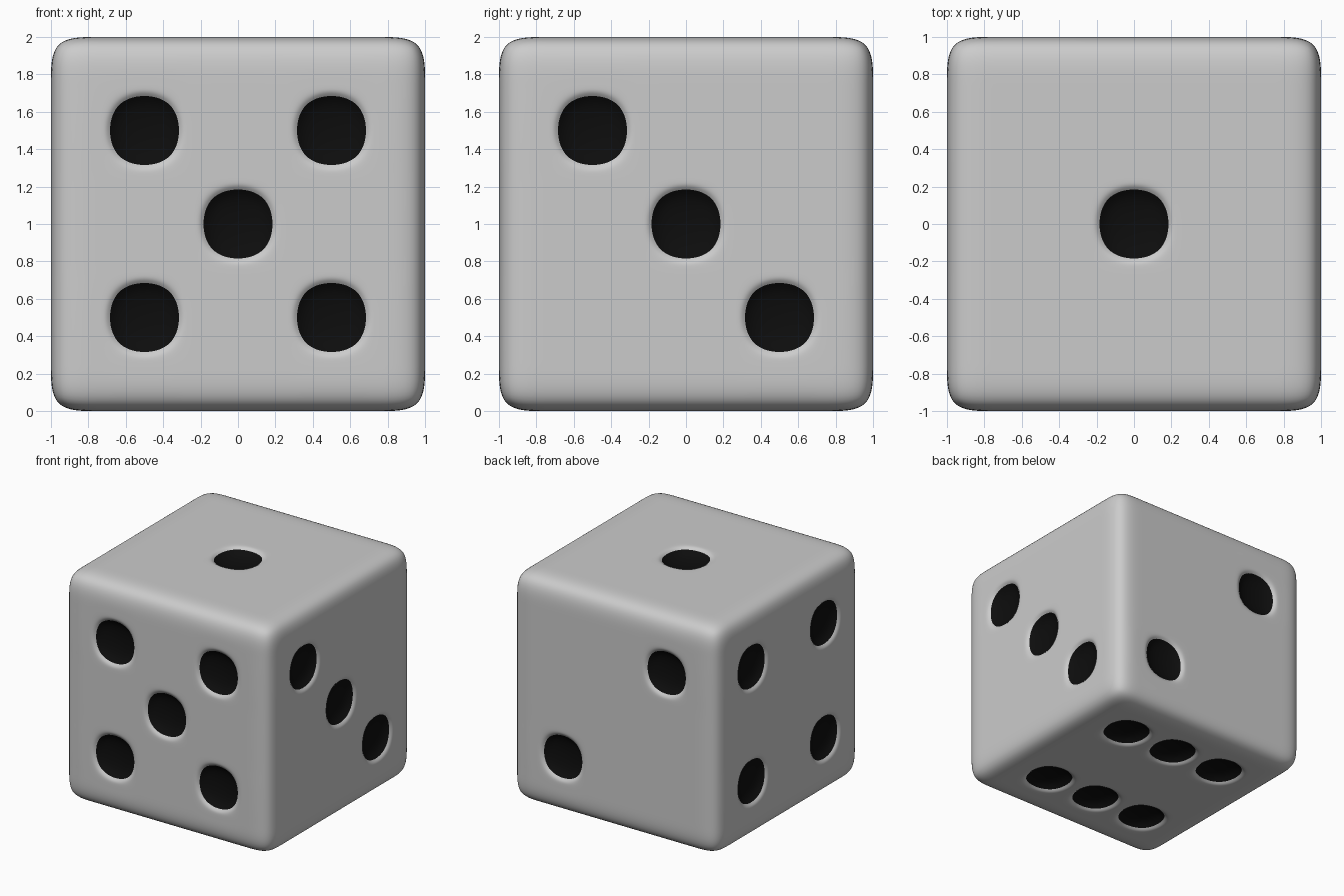
import bpy, bmesh
from mathutils import Vector

if "Cube" in bpy.data.objects:
    bpy.data.objects.remove(bpy.data.objects["Cube"])

# Pip positions per face: outward axis, then pip centres on that face
H = 0.5
FACES = [
    ((0, -1, 0), [(x, -1, z) for x in (-H, H) for z in (-H, H)] + [(0, -1, 0)]),  # front: 5
    ((0, 1, 0), [(-H, 1, H), (H, 1, -H)]),                                        # back: 2
    ((1, 0, 0), [(1, -H, H), (1, 0, 0), (1, H, -H)]),                             # right: 3
    ((-1, 0, 0), [(-1, y, z) for y in (-H, H) for z in (-H, H)]),                 # left: 4
    ((0, 0, 1), [(0, 0, 1)]),                                                     # top: 1
    ((0, 0, -1), [(x, y, -1) for x in (-H, 0, H) for y in (-H, H)]),              # bottom: 6
]
# Dent rings: radius, depth, and whether the ring's outer faces are black
RINGS = [(0.228, 0.0, False), (0.205, 0.015, False), (0.15, 0.06, True)]
BOTTOM = 0.085

# Gridded cube, later rounded by subdivision
bm = bmesh.new()
bmesh.ops.create_cube(bm, size=2)
bmesh.ops.subdivide_edges(bm, edges=bm.edges[:], cuts=7, use_grid_fill=True)


def dent_pip(centre, normal):
    mid = min(bm.verts, key=lambda v: (v.co - centre).length)
    region = list(mid.link_faces)
    for radius, depth, black in RINGS:
        ring = bmesh.ops.inset_region(bm, faces=region, thickness=0.02,
                                      use_even_offset=True)["faces"]
        for v in {v for f in region for v in f.verts if v != mid}:
            d = v.co - centre
            d -= normal * d.dot(normal)
            d.normalize()
            # diagonal points sit slightly further out, giving a softly squared circle
            diagonal = max(abs(c) for c in d) < 0.9
            v.co = centre + d * radius * (1.09 if diagonal else 1) - normal * depth
        for f in ring:
            f.material_index = int(black)
    for f in region:
        f.material_index = 1
    mid.co = centre - normal * BOTTOM


for axis, pips in FACES:
    for p in pips:
        dent_pip(Vector(p), Vector(axis))

bmesh.ops.translate(bm, verts=bm.verts[:], vec=(0, 0, 1))
bmesh.ops.recalc_face_normals(bm, faces=bm.faces[:])
for f in bm.faces:
    f.smooth = True

mesh = bpy.data.meshes.new("die")
bm.to_mesh(mesh)
bm.free()

# Black pips; the body stays plain
pip_black = bpy.data.materials.new("pip_black")
pip_black.diffuse_color = (0.004, 0.004, 0.004, 1)
pip_black.use_nodes = True
pip_black.node_tree.nodes["Principled BSDF"].inputs["Base Color"].default_value = pip_black.diffuse_color
mesh.materials.append(None)
mesh.materials.append(pip_black)

die = bpy.data.objects.new("die", mesh)
bpy.context.collection.objects.link(die)
sub = die.modifiers.new("rounding", 'SUBSURF')
sub.levels = sub.render_levels = 3
